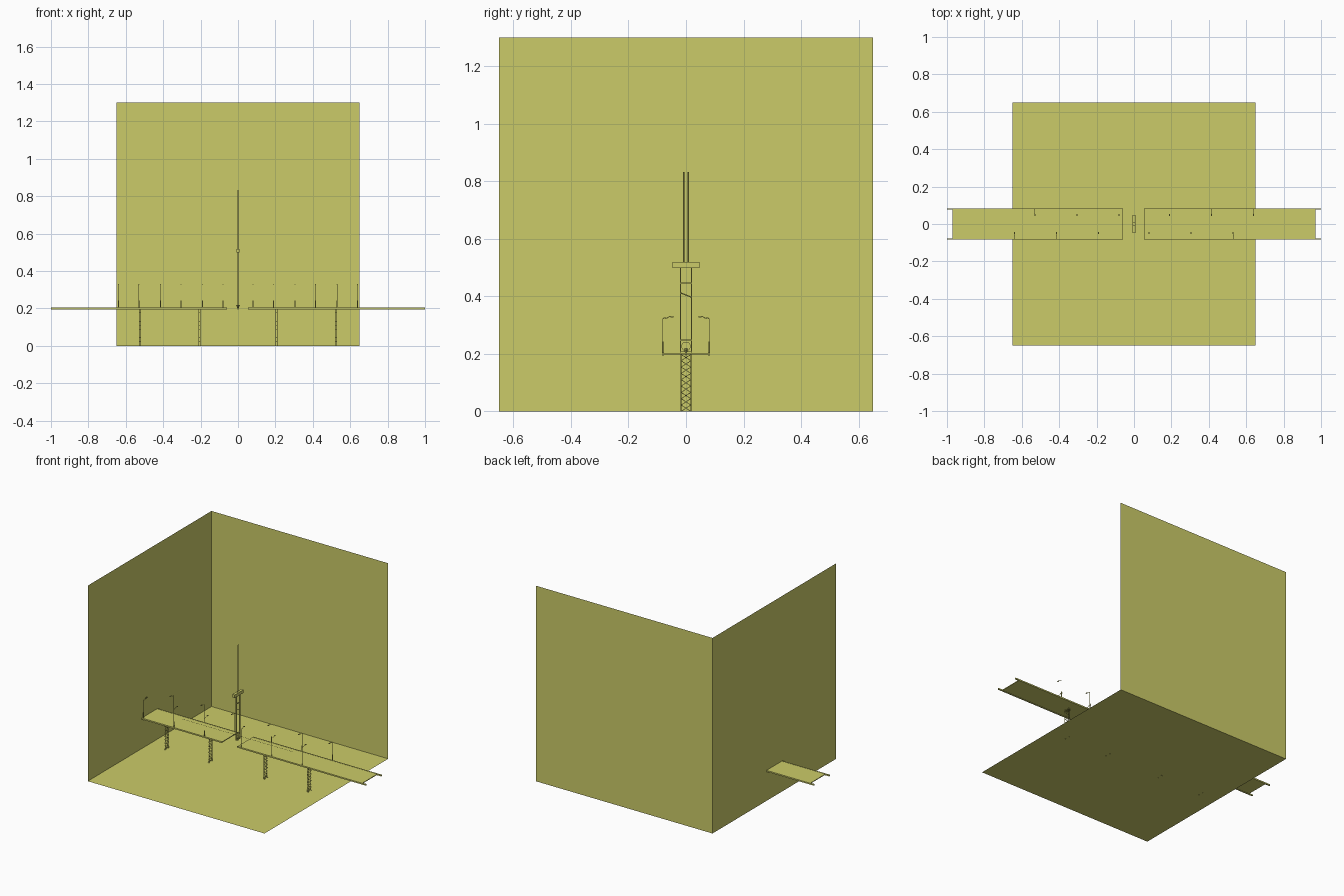
import bpy, bmesh, math
from mathutils import Vector

if "Cube" in bpy.data.objects:
    bpy.data.objects.remove(bpy.data.objects["Cube"])

mat = bpy.data.materials.new("ochre")
mat.diffuse_color = (0.6, 0.6, 0.14, 1)
mat.use_nodes = True
mat.node_tree.nodes["Principled BSDF"].inputs["Base Color"].default_value = mat.diffuse_color


def finish(name, bm):
    me = bpy.data.meshes.new(name)
    bm.to_mesh(me)
    bm.free()
    me.materials.append(mat)
    ob = bpy.data.objects.new(name, me)
    bpy.context.collection.objects.link(ob)
    return ob


def box(bm, x0, x1, y0, y1, z0, z1):
    vs = bmesh.ops.create_cube(bm, size=1)["verts"]
    for v in vs:
        v.co = ((x0 + x1) / 2 + v.co.x * (x1 - x0),
                (y0 + y1) / 2 + v.co.y * (y1 - y0),
                (z0 + z1) / 2 + v.co.z * (z1 - z0))


def rod(bm, a, b, r, n=6):
    a, b = Vector(a), Vector(b)
    vs = bmesh.ops.create_cone(bm, cap_ends=True, segments=n, radius1=r,
                               radius2=r, depth=(b - a).length)["verts"]
    q = (b - a).to_track_quat('Z', 'Y')
    for v in vs:
        v.co = q @ v.co + (a + b) / 2


def quad(name, pts):
    bm = bmesh.new()
    bm.faces.new([bm.verts.new(p) for p in pts])
    finish(name, bm)


# open corner of a room: floor and two walls
S, H = 0.65, 1.3
quad("floor", [(-S, -S, 0), (S, -S, 0), (S, S, 0), (-S, S, 0)])
quad("back_wall", [(-S, S, 0), (S, S, 0), (S, S, H), (-S, S, H)])
quad("left_wall", [(-S, -S, 0), (-S, S, 0), (-S, S, H), (-S, -S, H)])

# two bridge decks with edge beams running past the deck ends
W = 0.083
for side, inner, outer in (("left", -0.059, -0.97), ("right", 0.053, 0.97)):
    lo, hi = sorted((inner, outer))
    bm = bmesh.new()
    box(bm, lo, hi, -W, W, 0.198, 0.203)
    finish(side + "_deck", bm)
    bm = bmesh.new()
    lo, hi = sorted((inner, math.copysign(1, outer)))
    for s in (-1, 1):
        y0, y1 = sorted((s * (W - 0.006), s * (W + 0.001)))
        box(bm, lo, hi, y0, y1, 0.195, 0.204)
    finish(side + "_edge_beams", bm)

# lattice piers
for i, x in enumerate((-0.525, -0.205, 0.205, 0.525)):
    bm = bmesh.new()
    n, top, w, d = 9, 0.198, 0.017, 0.004
    for px in (-d, d):
        for s in (-1, 1):
            rod(bm, (x + px, s * w, 0), (x + px, s * w, top), 0.0015, 4)
        for k in range(n):
            z0, z1 = top * k / n, top * (k + 1) / n
            rod(bm, (x + px, -w, z0), (x + px, w, z1), 0.001, 4)
            rod(bm, (x + px, w, z0), (x + px, -w, z1), 0.001, 4)
    for k in range(n + 1):
        for s in (-1, 1):
            rod(bm, (x - d, s * w, top * k / n), (x + d, s * w, top * k / n), 0.001, 4)
    finish(f"pier_{i + 1}", bm)

# street lamps, staggered along both edges and curving inward
back = (-0.53, -0.305, -0.08, 0.19, 0.415, 0.638)
for i, (x, s) in enumerate([(x, 1) for x in back] + [(-x, -1) for x in back]):
    bm = bmesh.new()
    y = s * 0.081
    rod(bm, (x, y, 0.2), (x, y, 0.243), 0.0025, 8)
    path = [(y, 0.24), (y, 0.322), (s * 0.076, 0.325), (s * 0.066, 0.324),
            (s * 0.057, 0.331), (s * 0.047, 0.33)]
    for (ya, za), (yb, zb) in zip(path, path[1:]):
        rod(bm, (x, ya, za), (x, yb, zb), 0.0012)
    box(bm, x - 0.003, x + 0.003, s * 0.049 - 0.005, s * 0.049 + 0.005, 0.327, 0.331)
    finish(f"lamp_{i + 1}", bm)

# central tower frame standing in the gap
bm = bmesh.new()
for s in (-1, 1):
    y0, y1 = sorted((s * 0.017, s * 0.021))
    box(bm, -0.003, 0.003, y0, y1, 0.203, 0.5)
for z0, z1 in ((0.203, 0.208), (0.244, 0.249), (0.443, 0.448)):
    box(bm, -0.003, 0.003, -0.02, 0.02, z0, z1)
rod(bm, (0, -0.019, 0.412), (0, 0.019, 0.397), 0.002)
finish("tower_frame", bm)

# cap beam and twin masts
bm = bmesh.new()
box(bm, -0.009, 0.009, -0.047, 0.047, 0.498, 0.519)
finish("tower_cap", bm)
bm = bmesh.new()
for y in (-0.008, 0.008):
    rod(bm, (0, y, 0.519), (0, y, 0.832), 0.0022, 8)
finish("tower_masts", bm)

# round hub and the thin cable through it
bm = bmesh.new()
rod(bm, (-0.004, 0, 0.226), (0.004, 0, 0.226), 0.016, 24)
finish("tower_hub", bm)
bm = bmesh.new()
rod(bm, (-0.41, 0, 0.229), (0.41, 0, 0.229), 0.0008, 4)
finish("cable", bm)
# small wedge under the hub
bm = bmesh.new()
vs = bmesh.ops.create_cone(bm, cap_ends=True, segments=4, radius1=0.001,
                           radius2=0.01, depth=0.025)["verts"]
for v in vs:
    v.co.z += 0.206
finish("tower_foot", bm)
